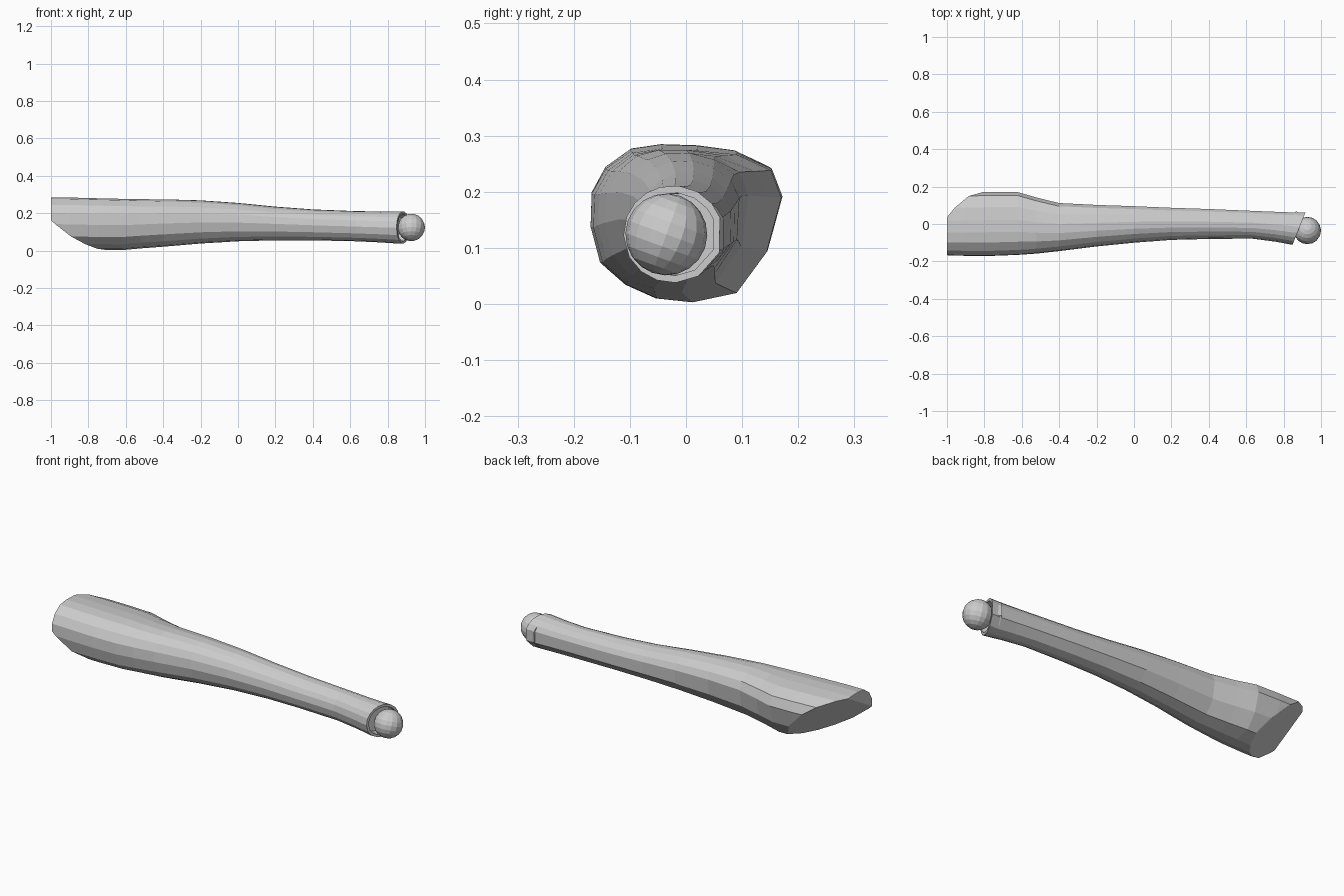
import bpy, bmesh, math
from mathutils import Vector, Matrix

if "Cube" in bpy.data.objects:
    bpy.data.objects.remove(bpy.data.objects["Cube"])

# cross-section of the thick end, as (y, z) seen along the limb
PROFILE = [(.172, .195), (.153, .245), (.09, .274), (.02, .283), (-.045, .285),
           (-.1, .277), (-.145, .245), (-.17, .2), (-.172, .14), (-.155, .075),
           (-.11, .035), (-.055, .01), (.01, .003), (.09, .02), (.145, .095)]
# x, y min, y max, z min, z max, roundness
STATIONS = [(-1.15, -.165, .165, .015, .286, 0), (-.9, -.17, .168, .004, .284, 0),
            (-.75, -.17, .172, .003, .28, 0), (-.62, -.165, .17, .003, .277, 0),
            (-.52, -.158, .143, .012, .276, .2), (-.4, -.145, .115, .021, .276, .4),
            (-.2, -.12, .106, .038, .27, .6), (0, -.1, .1, .05, .256, .8),
            (.2, -.085, .092, .055, .236, 1), (.4, -.08, .085, .055, .221, 1),
            (.63, -.078, .075, .05, .212, 1), (.76, -.095, .07, .044, .21, 1),
            (.85, -.112, .067, .038, .211, 1), (1.05, -.118, .064, .036, .212, 1)]


def finish(bm, name):
    bmesh.ops.recalc_face_normals(bm, faces=bm.faces)
    me = bpy.data.meshes.new(name)
    bm.to_mesh(me)
    bm.free()
    ob = bpy.data.objects.new(name, me)
    bpy.context.collection.objects.link(ob)
    return ob


def cut(bm, co, normal):
    """Slice everything beyond the plane and cap it; returns the cap faces."""
    geom = bm.verts[:] + bm.edges[:] + bm.faces[:]
    r = bmesh.ops.bisect_plane(bm, geom=geom, plane_co=co, plane_no=normal, clear_outer=True)
    edges = [e for e in r['geom_cut'] if isinstance(e, bmesh.types.BMEdge)]
    return bmesh.ops.contextual_create(bm, geom=edges)['faces']


# limb: lofted rings
bm = bmesh.new()
rings = []
for x, y0, y1, z0, z1, rnd in STATIONS:
    ring = []
    for y, z in PROFILE:
        p = Vector((y / .172, (z - .144) / .141))
        p = p.lerp(p.normalized(), rnd)
        ring.append(bm.verts.new((x, (y0 + y1) / 2 + p.x * (y1 - y0) / 2,
                                  (z0 + z1) / 2 + p.y * (z1 - z0) / 2)))
    rings.append(ring)
n = len(PROFILE)
for a, b in zip(rings, rings[1:]):
    for i in range(n):
        bm.faces.new((a[i], a[(i + 1) % n], b[(i + 1) % n], b[i]))
for ring in (rings[0], rings[-1]):
    bm.faces.new(ring)
bmesh.ops.recalc_face_normals(bm, faces=bm.faces)

# slanted cut at the thick end, blunt tip, chamfered rim
slant = Vector((-1, .656, -1.13))
cut(bm, (-.7, .03, .01), slant)
cut(bm, (-1, 0, 0), (-1, 0, 0))
bm.normal_update()
sn = slant.normalized()
caps = [f for f in bm.faces if f.normal.dot(sn) > .999 or f.normal.x < -.999]
rim = list({e for f in caps for e in f.edges})
bmesh.ops.bevel(bm, geom=rim, offset=.018, segments=2, profile=.5, affect='EDGES', clamp_overlap=True)

# slanted joint end with a recessed socket
axis = Vector((1, -.4, 0)).normalized()
cap = cut(bm, (.892, 0, .12), axis)
bm.normal_update()
bmesh.ops.inset_region(bm, faces=cap, thickness=.013)
r = bmesh.ops.extrude_face_region(bm, geom=cap)
bmesh.ops.delete(bm, geom=cap, context='FACES_ONLY')
bmesh.ops.translate(bm, vec=-axis * .05,
                    verts=[v for v in r['geom'] if isinstance(v, bmesh.types.BMVert)])
finish(bm, "limb")

# joint ball
bm = bmesh.new()
bmesh.ops.create_uvsphere(bm, u_segments=16, v_segments=10, radius=.073,
                          matrix=Matrix.Translation((.927, -.035, .124))
                          @ Matrix.Rotation(math.radians(-20), 4, 'X'))
finish(bm, "joint_ball")
